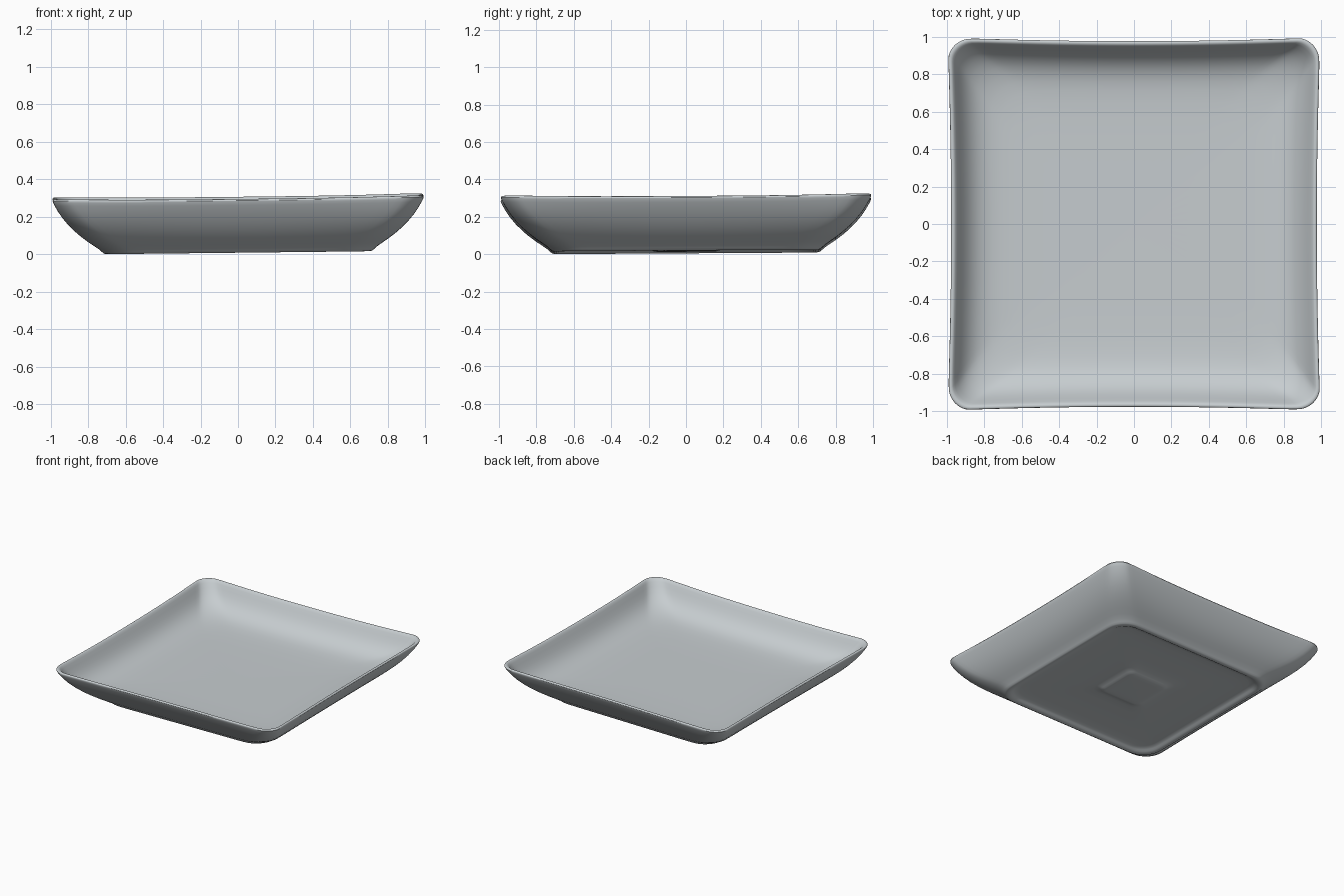
import bpy
import bmesh
import math

default = bpy.data.objects.get("Cube")
if default:
    bpy.data.objects.remove(default, do_unlink=True)

# Glazed ceramic colour
glaze = bpy.data.materials.new("pale_grey_glaze")
glaze.use_nodes = True
GREY = (0.57, 0.61, 0.63, 1.0)
glaze.diffuse_color = GREY
glaze.node_tree.nodes["Principled BSDF"].inputs["Base Color"].default_value = GREY

CORNER_STEPS = 6
SIDE_STEPS = 10


def square_ring(bm, half, z, radius, pinch, lift):
    """Rounded square whose sides bow inward and whose corners rise slightly."""
    verts = []
    flat = half - radius
    for side in range(4):
        turn = side * math.pi / 2
        outline = []
        for i in range(SIDE_STEPS):
            outline.append((half, -flat + 2 * flat * i / SIDE_STEPS))
        for i in range(CORNER_STEPS):
            a = math.pi / 2 * i / CORNER_STEPS
            outline.append((flat + radius * math.cos(a), flat + radius * math.sin(a)))
        for x, y in outline:
            # Bow fades out towards the corners
            t = min(1.0, abs(y) / half)
            x -= pinch * (1 - t * t) * (x / half)
            px = x * math.cos(turn) - y * math.sin(turn)
            py = x * math.sin(turn) + y * math.cos(turn)
            rise = lift * (abs(px * py) / half ** 2) ** 3
            # Gentle lean of the handmade form
            verts.append(bm.verts.new((px, py, z + rise + 0.011 * px + 0.006 * py)))
    return verts


# Profile from the underside centre, round the lip, to the dish floor:
# half width, height, corner radius, side bow, corner lift
PROFILE = [
    (0.15, 0.014, 0.03, 0, 0), (0.17, 0.015, 0.04, 0, 0),
    (0.20, 0.03, 0.06, 0, 0), (0.25, 0.038, 0.08, 0, 0),
    (0.62, 0.038, 0.12, 0, 0), (0.66, 0.034, 0.14, 0, 0),
    (0.68, 0.016, 0.14, 0, 0), (0.70, 0.011, 0.15, 0, 0),
    (0.72, 0.013, 0.16, 0, 0), (0.735, 0.035, 0.16, 0, 0),
    (0.80, 0.075, 0.16, 0, 0), (0.88, 0.135, 0.15, 0.01, 0),
    (0.95, 0.21, 0.14, 0.02, 0), (0.99, 0.275, 0.13, 0.02, 0.01),
    (0.998, 0.293, 0.13, 0.02, 0.01), (0.992, 0.301, 0.13, 0.02, 0.01),
    (0.978, 0.301, 0.12, 0.02, 0.01), (0.967, 0.29, 0.12, 0.02, 0.01),
    (0.93, 0.22, 0.13, 0.02, 0), (0.88, 0.162, 0.15, 0.015, 0),
    (0.81, 0.123, 0.17, 0.01, 0), (0.72, 0.105, 0.18, 0, 0),
    (0.58, 0.098, 0.16, 0, 0), (0.30, 0.096, 0.08, 0, 0),
]

# Plate body
bm = bmesh.new()
rings = [square_ring(bm, *row) for row in PROFILE]
for lower, upper in zip(rings, rings[1:]):
    count = len(lower)
    for i in range(count):
        j = (i + 1) % count
        bm.faces.new((lower[i], lower[j], upper[j], upper[i]))
bm.faces.new(list(reversed(rings[0])))
bm.faces.new(rings[-1])
bmesh.ops.recalc_face_normals(bm, faces=bm.faces)
lowest = min(v.co.z for v in bm.verts)
bmesh.ops.translate(bm, verts=bm.verts, vec=(0, 0, -lowest))

mesh = bpy.data.meshes.new("square_plate")
bm.to_mesh(mesh)
bm.free()
mesh.materials.append(glaze)
plate = bpy.data.objects.new("square_plate", mesh)
bpy.context.collection.objects.link(plate)

# Smooth glazed finish
bpy.ops.object.select_all(action="DESELECT")
plate.select_set(True)
bpy.context.view_layer.objects.active = plate
bpy.ops.object.shade_smooth_by_angle(angle=math.radians(60))
subdivision = plate.modifiers.new("soft_glaze", "SUBSURF")
subdivision.levels = 1
subdivision.render_levels = 1
